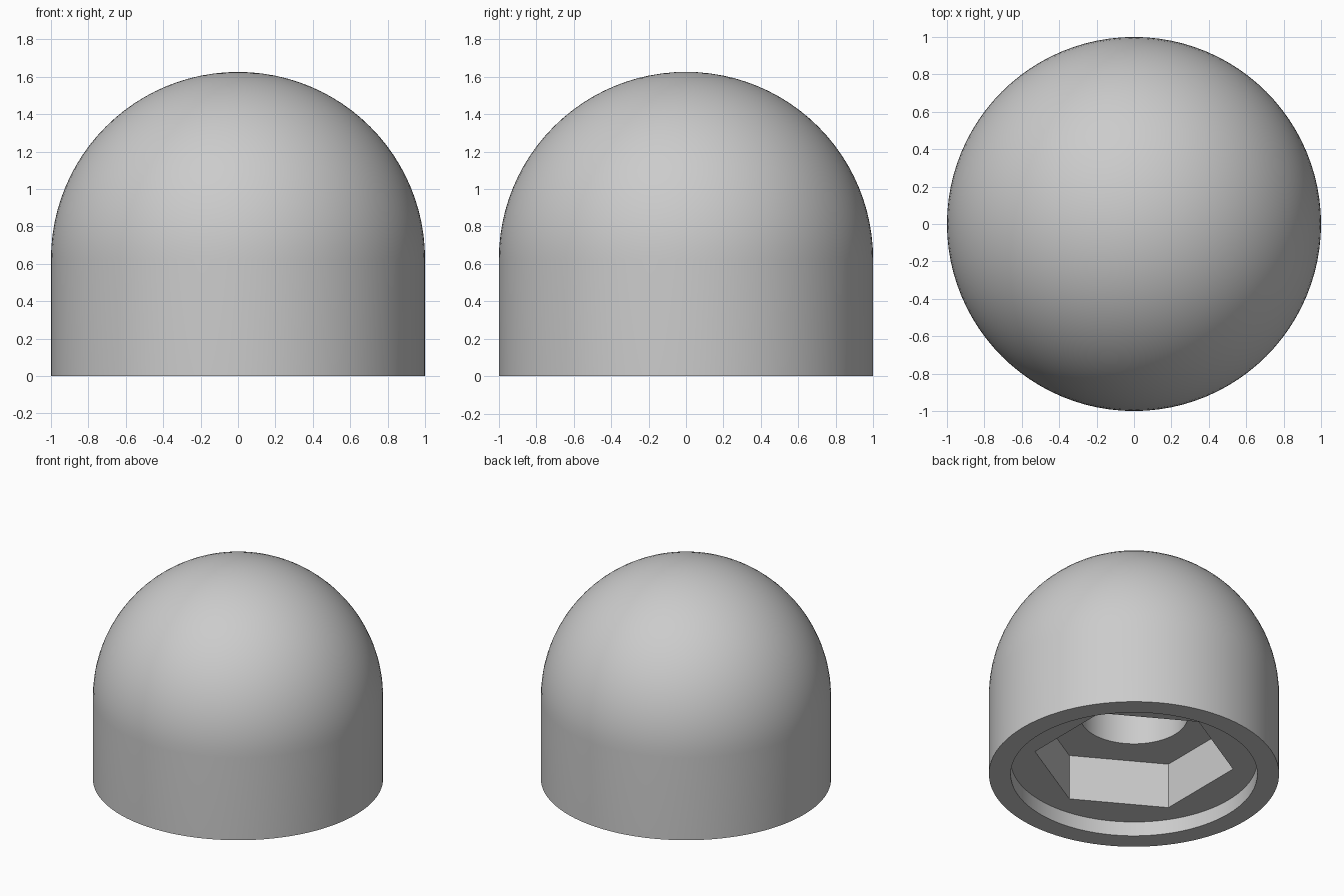
import bpy, bmesh
from math import sin, cos, pi

cube = bpy.data.objects.get("Cube")
if cube:
    bpy.data.objects.remove(cube)

SEGMENTS = 96          # divisible by six, so the hexagon corners fall on vertices
DOME_STEPS = 24
WALL_TOP = 0.626       # where the straight wall meets the dome
RECESS_Z, SOCKET_Z, BORE_Z = 0.11, 0.455, 1.0
RECESS_R, SOCKET_R, BORE_R = 0.85, 0.693, 0.37

grey = bpy.data.materials.new("light grey")
grey.use_nodes = True
colour = (0.6, 0.6, 0.6, 1)
grey.diffuse_color = colour
grey.node_tree.nodes["Principled BSDF"].inputs["Base Color"].default_value = colour

bm = bmesh.new()


def ring(radius, z, hexagonal=False):
    """Loop of vertices, round or hexagonal with corners on the y axis."""
    verts = []
    for i in range(SEGMENTS):
        a = 2 * pi * i / SEGMENTS + pi / 2
        r = radius
        if hexagonal:
            offset = (a - pi / 2) % (pi / 3) - pi / 6
            r = radius * cos(pi / 6) / cos(offset)
        verts.append(bm.verts.new((r * cos(a), r * sin(a), z)))
    return verts


def bridge(lower, upper):
    for i in range(SEGMENTS):
        j = (i + 1) % SEGMENTS
        bm.faces.new((lower[i], lower[j], upper[j], upper[i]))


# Dome and outer wall, from the top down
rings = []
for k in range(1, DOME_STEPS + 1):
    t = pi / 2 * k / DOME_STEPS
    rings.append(ring(sin(t), WALL_TOP + cos(t)))
rings.append(ring(1, 0))

# Underside: washer recess, hexagonal socket, round bore
rings += [
    ring(RECESS_R, 0),
    ring(RECESS_R, RECESS_Z),
    ring(SOCKET_R, RECESS_Z, True),
    ring(SOCKET_R, SOCKET_Z, True),
    ring(BORE_R, SOCKET_Z),
    ring(BORE_R, BORE_Z),
]
for a, b in zip(rings, rings[1:]):
    bridge(a, b)

# Dome tip and flat bore end
tip = bm.verts.new((0, 0, WALL_TOP + 1))
for i in range(SEGMENTS):
    bm.faces.new((tip, rings[0][i], rings[0][(i + 1) % SEGMENTS]))
bm.faces.new(rings[-1])

bmesh.ops.recalc_face_normals(bm, faces=bm.faces)
mesh = bpy.data.meshes.new("domed_cap")
bm.to_mesh(mesh)
bm.free()
mesh.materials.append(grey)

cap = bpy.data.objects.new("domed_cap", mesh)
bpy.context.collection.objects.link(cap)
bpy.ops.object.select_all(action="DESELECT")
cap.select_set(True)
bpy.context.view_layer.objects.active = cap
bpy.ops.object.shade_smooth_by_angle(angle=pi / 6)
